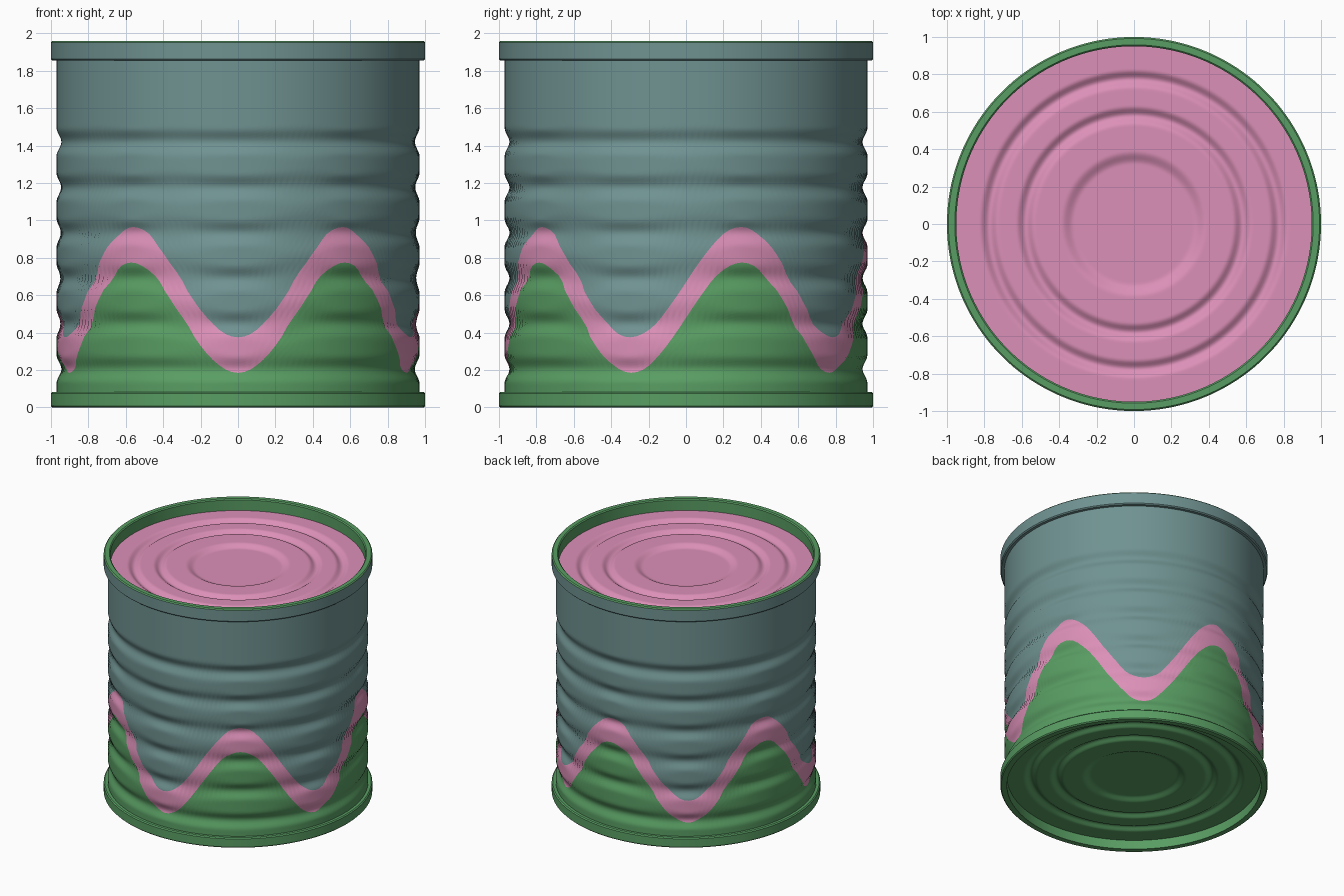
import bpy
import bmesh
from math import sin, cos, pi, tau, radians

if "Cube" in bpy.data.objects:
    bpy.data.objects.remove(bpy.data.objects["Cube"], do_unlink=True)

SEGMENTS = 180


def material(name, rgb):
    mat = bpy.data.materials.new(name)
    mat.use_nodes = True
    mat.diffuse_color = (*rgb, 1)
    mat.node_tree.nodes["Principled BSDF"].inputs["Base Color"].default_value = (*rgb, 1)
    return mat


TEAL, PINK, GREEN = range(3)
PALETTE = [material("dusty teal", (0.16, 0.29, 0.285)),
           material("pink", (0.72, 0.28, 0.48)),
           material("leaf green", (0.10, 0.34, 0.125))]


def lathe(name, profile, colours):
    """Revolve profile(angle) -> [(radius, z)], with one colour per profile segment."""
    bm = bmesh.new()
    columns = []
    for s in range(SEGMENTS):
        a = tau * s / SEGMENTS
        columns.append([bm.verts.new((r * cos(a), r * sin(a), z)) for r, z in profile(a)])
    for s in range(SEGMENTS):
        here, after = columns[s], columns[(s + 1) % SEGMENTS]
        for i, colour in enumerate(colours):
            face = bm.faces.new((here[i], after[i], after[i + 1], here[i + 1]))
            face.material_index = colour
    bmesh.ops.remove_doubles(bm, verts=bm.verts[:], dist=0.0002)
    mesh = bpy.data.meshes.new(name)
    bm.to_mesh(mesh)
    bm.free()
    for mat in PALETTE:
        mesh.materials.append(mat)
    obj = bpy.data.objects.new(name, mesh)
    bpy.context.collection.objects.link(obj)
    bpy.ops.object.select_all(action="DESELECT")
    obj.select_set(True)
    bpy.context.view_layer.objects.active = obj
    bpy.ops.object.shade_smooth_by_angle(angle=radians(35))
    return obj


def bump(x, centre, half_width):
    """Smooth bump: one at the centre, zero beyond the half width."""
    t = abs(x - centre) / half_width
    return 0.5 + 0.5 * cos(pi * t) if t < 1 else 0


# Ribbed wall: rows follow the wavy colour borders
GROOVES = [0.205 + 0.243 * k for k in range(6)]
BANDS = [(GREEN, 44), (PINK, 14), (TEAL, 100)]


def wall_profile(a):
    wave = 0.48 + 0.295 * sin(5 * a + pi)
    wave = 0.48 - 0.295 * cos(5 * (a + pi / 2))
    borders = [0.07, wave, wave + 0.19, 1.87]
    heights = [borders[0]]
    for (_, rows), low, high in zip(BANDS, borders, borders[1:]):
        heights += [low + (high - low) * (k + 1) / rows for k in range(rows)]
    return [(0.97 - 0.026 * sum(bump(z, g, 0.075) for g in GROOVES), z) for z in heights]


lathe("ribbed_wall", wall_profile, [c for c, rows in BANDS for _ in range(rows)])


# Raised rims at both ends
def rim(name, low, high, outside):
    b = 0.008
    ring = [(0.95, low), (1 - b, low), (1, low + b), (1, high - b), (1 - b, high),
            (0.95 + b, high), (0.95, high - b), (0.95, low)]
    lathe(name, lambda a: ring, [outside] * 3 + [GREEN] * 4)


rim("top_rim", 1.855, 1.96, TEAL)
rim("bottom_rim", 0, 0.083, GREEN)


# Recessed lids with two ring grooves and a sunken middle
def lid_depth(r):
    if r < 0.32:
        middle = 1
    else:
        middle = bump(r, 0.32, 0.07)
    return 0.025 * (middle + bump(r, 0.775, 0.05) + bump(r, 0.58, 0.05))


RADII = [0.96 * k / 96 for k in range(97)]
top = [(r, 1.865 - lid_depth(r)) for r in reversed(RADII)]
bottom = [(r, 0.075 + lid_depth(r)) for r in RADII]
lathe("top_lid", lambda a: top, [PINK] * 96)
lathe("bottom_lid", lambda a: bottom, [GREEN] * 96)
